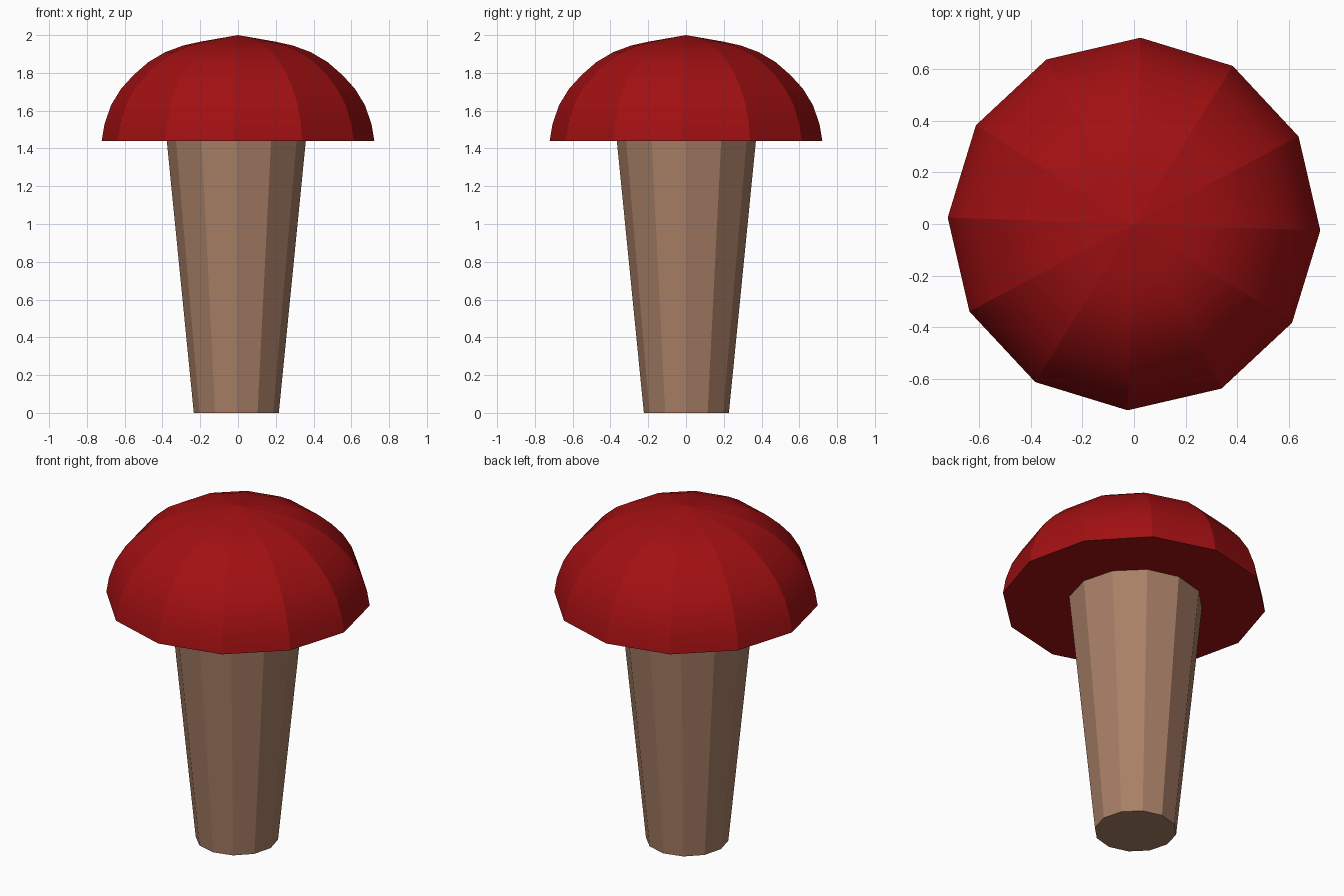
import bpy, bmesh, math

if "Cube" in bpy.data.objects:
    bpy.data.objects.remove(bpy.data.objects["Cube"])

SIDES = 12


def material(name, rgb):
    m = bpy.data.materials.new(name)
    m.diffuse_color = (*rgb, 1.0)
    m.use_nodes = True
    m.node_tree.nodes["Principled BSDF"].inputs["Base Color"].default_value = m.diffuse_color
    return m


def lathe(name, profile, turn, centre, mat, smooth_rings):
    """Closed 12-sided solid from (radius, z) pairs, listed bottom to top."""
    bm = bmesh.new()
    rings = []
    for r, z in profile:
        if r == 0:
            rings.append([bm.verts.new((centre[0], centre[1], z))] * SIDES)
            continue
        rings.append([bm.verts.new((centre[0] + r * math.cos(turn + math.tau * i / SIDES),
                                    centre[1] + r * math.sin(turn + math.tau * i / SIDES), z))
                      for i in range(SIDES)])
    for low, high in zip(rings, rings[1:]):
        for i in range(SIDES):
            j = (i + 1) % SIDES
            corners = list(dict.fromkeys((low[i], low[j], high[j], high[i])))
            f = bm.faces.new(corners)
            f.smooth = smooth_rings
            # creases run from base to top, rings stay soft
            for e in f.edges:
                if abs(e.verts[0].co.z - e.verts[1].co.z) > 1e-5:
                    e.smooth = False
    bm.faces.new(rings[0][::-1])
    for e in bm.faces[:] and [e for e in bm.edges if all(v in rings[0] for v in e.verts)]:
        e.smooth = False
    if profile[-1][0] > 0:
        bm.faces.new(rings[-1])
    bmesh.ops.recalc_face_normals(bm, faces=bm.faces[:])
    mesh = bpy.data.meshes.new(name)
    bm.to_mesh(mesh)
    bm.free()
    mesh.materials.append(mat)
    ob = bpy.data.objects.new(name, mesh)
    bpy.context.collection.objects.link(ob)
    return ob


red = material("cap red", (0.36, 0.005, 0.006))
brown = material("stem brown", (0.40, 0.215, 0.135))

# Stem: flat-sided, widening upwards
lathe("stem", [(0.225, 0.0), (0.369, 1.45)], 0.0, (-0.009, 0.002), brown, False)

# Cap: ribbed dome with a flat underside
cap_profile = [(0.722, 1.44), (0.707, 1.53), (0.672, 1.63), (0.62, 1.715), (0.555, 1.787),
               (0.475, 1.857), (0.385, 1.91), (0.29, 1.945), (0.2, 1.965), (0.0, 2.0)]
lathe("cap", cap_profile, math.radians(-2), (0.0, 0.0), red, True)
